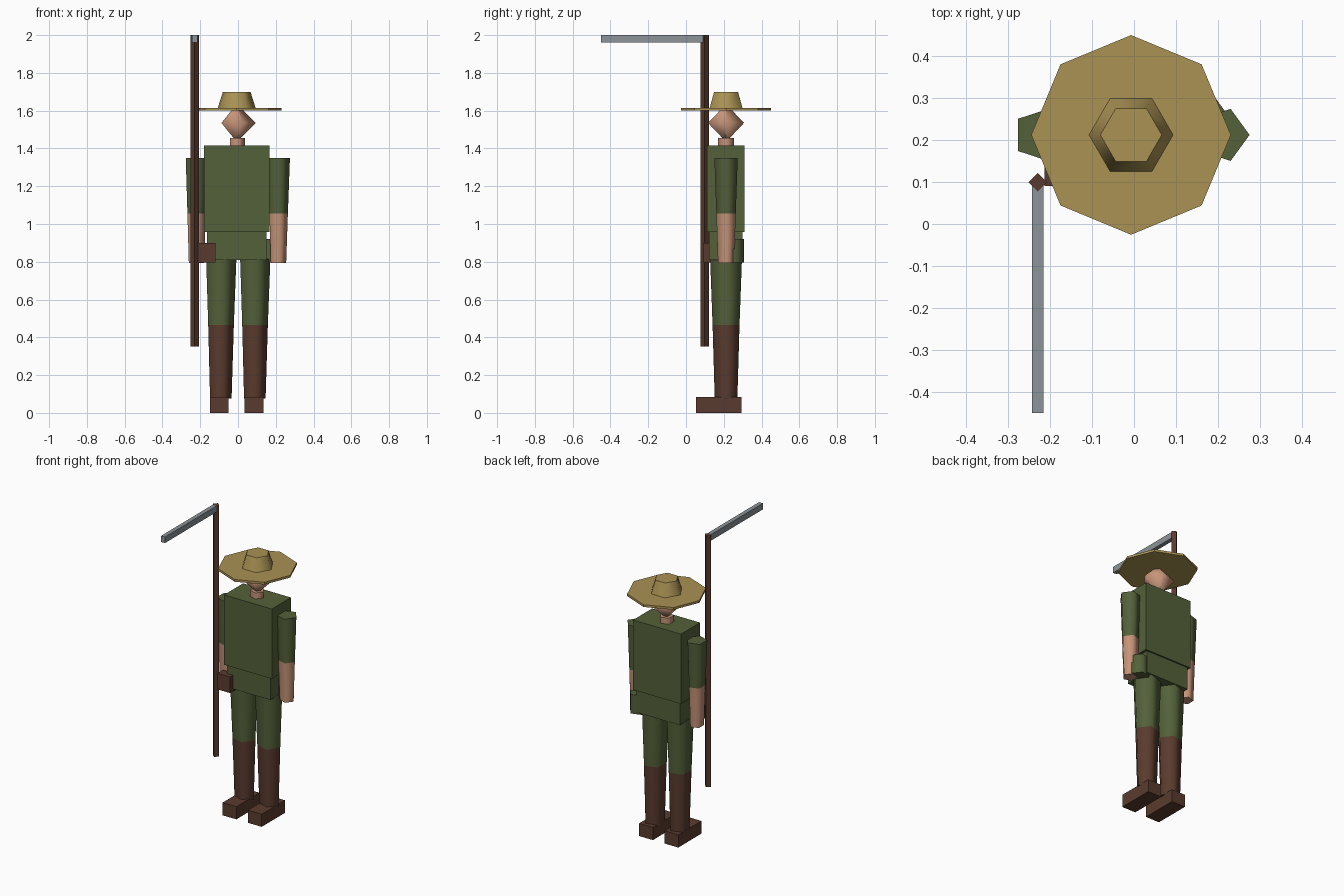
import bpy
import bmesh
from math import cos, sin, tau
from mathutils import Matrix

old = bpy.data.objects.get("Cube")
if old:
    bpy.data.objects.remove(old, do_unlink=True)


def material(name, *rgb):
    """Flat colour given as 0-255 sRGB, stored as linear."""
    col = [((c / 255 + 0.055) / 1.055) ** 2.4 for c in rgb] + [1]
    m = bpy.data.materials.new(name)
    m.use_nodes = True
    m.diffuse_color = col
    m.node_tree.nodes["Principled BSDF"].inputs["Base Color"].default_value = col
    return m


green = material("olive_cloth", 84, 97, 58)
brown = material("brown_leather", 90, 59, 46)
skin = material("skin", 198, 148, 120)
straw = material("straw", 170, 146, 84)
steel = material("steel", 140, 147, 152)

BODY_X, BODY_Y = -0.007, 0.212


def finish(name, bm, mats):
    bmesh.ops.recalc_face_normals(bm, faces=bm.faces)
    mesh = bpy.data.meshes.new(name)
    bm.to_mesh(mesh)
    bm.free()
    for m in mats:
        mesh.materials.append(m)
    ob = bpy.data.objects.new(name, mesh)
    bpy.context.collection.objects.link(ob)
    return ob


def box(name, mat, x0, x1, y0, y1, z0, z1):
    bm = bmesh.new()
    mid = Matrix.Translation(((x0 + x1) / 2, (y0 + y1) / 2, (z0 + z1) / 2))
    size = Matrix.Diagonal((x1 - x0, y1 - y0, z1 - z0, 1))
    bmesh.ops.create_cube(bm, size=1, matrix=mid @ size)
    return finish(name, bm, [mat])


def tapered(name, sides, x, y, profile, mats, smooth=True):
    """Upright loft of (z, radius) rings, one material per segment, flat caps."""
    bm = bmesh.new()
    rings = [[bm.verts.new((x + r * cos(tau * i / sides), y + r * sin(tau * i / sides), z))
              for i in range(sides)] for z, r in profile]
    bm.faces.new(rings[0])
    bm.faces.new(rings[-1]).material_index = len(mats) - 1
    for k, (low, high) in enumerate(zip(rings, rings[1:])):
        for i in range(sides):
            j = (i + 1) % sides
            f = bm.faces.new((low[i], low[j], high[j], high[i]))
            f.material_index = min(k, len(mats) - 1)
            f.smooth = smooth
    return finish(name, bm, mats)


# Limbs: the same shape on each side of the body
for side, s in (("left", 1), ("right", -1)):
    tapered(side + "_arm", 5, BODY_X + s * 0.217, BODY_Y,
            [(0.793, 0.045), (1.055, 0.054), (1.35, 0.065)], [skin, green])
    tapered(side + "_leg", 5, BODY_X + s * 0.09, BODY_Y,
            [(0.075, 0.063), (0.465, 0.075), (0.815, 0.0885)], [brown, green])
    bx = BODY_X + s * 0.092
    box(side + "_boot", brown, bx - 0.05, bx + 0.05, 0.053, 0.293, 0, 0.083)

# Trunk
box("torso", green, -0.18, 0.167, 0.112, 0.31, 0.957, 1.415)
box("hips", green, -0.165, 0.15, 0.122, 0.3, 0.81, 0.957)
tapered("neck", 5, BODY_X, BODY_Y, [(1.4, 0.044), (1.455, 0.044)], [skin])

# Head: five-sided double cone
tapered("head", 5, BODY_X, BODY_Y,
        [(1.437, 0.002), (1.535, 0.1), (1.633, 0.002)], [skin])

# Straw hat
tapered("hat_brim", 8, BODY_X, BODY_Y, [(1.6, 0.2375), (1.615, 0.2375)], [straw], False)
tapered("hat_crown", 6, BODY_X, BODY_Y, [(1.615, 0.1), (1.7, 0.073)], [straw])

# Carried gear
tapered("water_flask", 5, 0.17, 0.25, [(0.795, 0.06), (0.92, 0.06)], [green])
box("belt_pouch", brown, -0.213, -0.12, 0.09, 0.15, 0.795, 0.9)

# Scythe
tapered("scythe_shaft", 4, -0.229, 0.099, [(0.352, 0.022), (2.0, 0.022)], [brown], False)
box("scythe_blade", steel, -0.243, -0.215, -0.45, 0.1, 1.96, 2.0)
